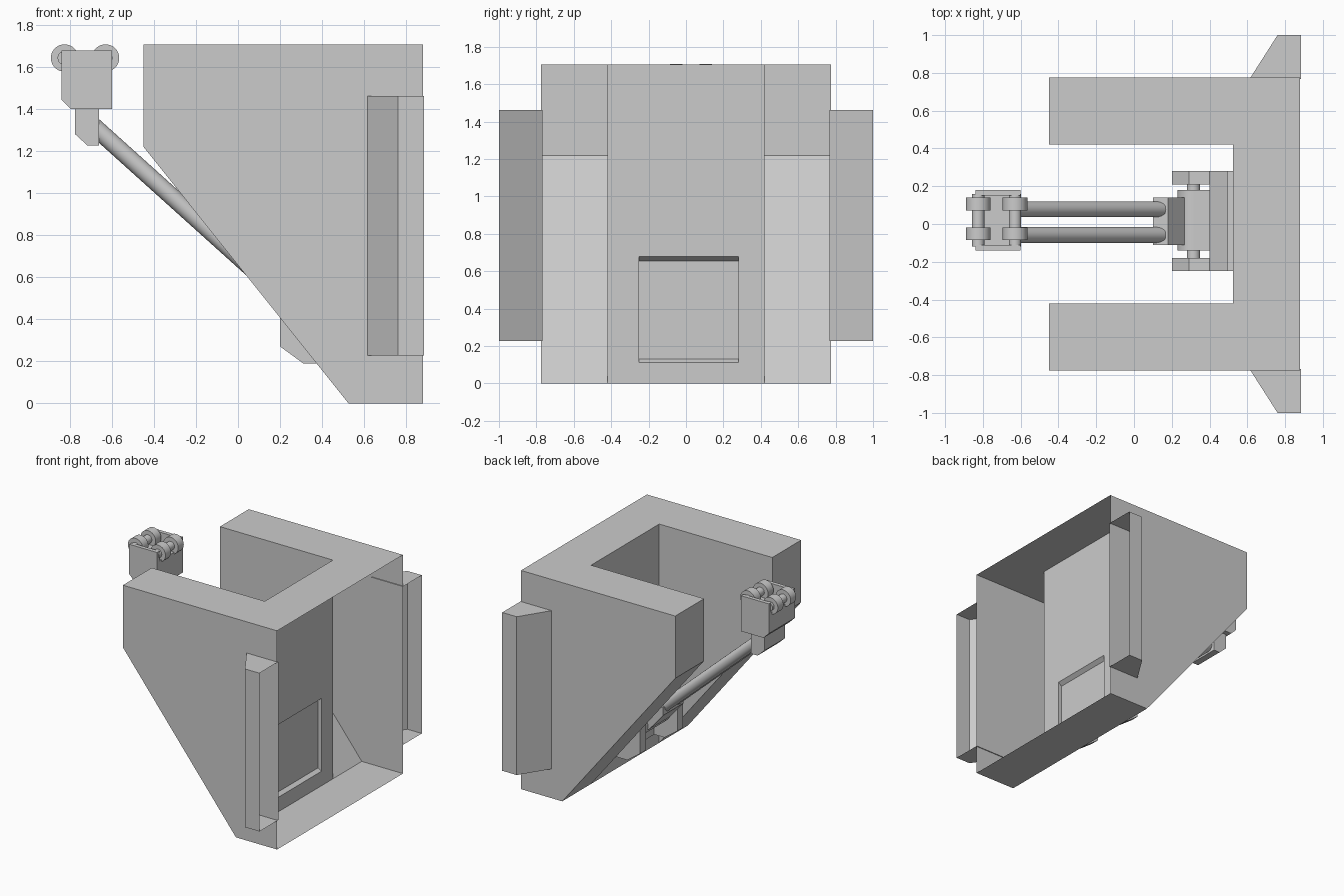
import bpy, bmesh, math
from mathutils import Vector

if "Cube" in bpy.data.objects:
    bpy.data.objects.remove(bpy.data.objects["Cube"])

GREY = (0.6, 0.6, 0.6, 1)
grey = bpy.data.materials.new("plain grey")
grey.use_nodes = True
grey.diffuse_color = GREY
grey.node_tree.nodes["Principled BSDF"].inputs["Base Color"].default_value = GREY


def finish(name, bm, smooth=False):
    mesh = bpy.data.meshes.new(name)
    bm.to_mesh(mesh)
    bm.free()
    mesh.materials.append(grey)
    ob = bpy.data.objects.new(name, mesh)
    bpy.context.collection.objects.link(ob)
    if smooth:
        bpy.ops.object.select_all(action='DESELECT')
        ob.select_set(True)
        bpy.context.view_layer.objects.active = ob
        bpy.ops.object.shade_smooth_by_angle(angle=math.radians(35))
    return ob


def prism(name, outline, low, high, axis='y', open_dirs=()):
    """Extrude an xz outline along y (or an xy outline along z), dropping faces that look along open_dirs."""
    def place(p, t):
        return (p[0], t, p[1]) if axis == 'y' else (p[0], p[1], t)
    bm = bmesh.new()
    face = bm.faces.new([bm.verts.new(place(p, low)) for p in outline])
    new = bmesh.ops.extrude_face_region(bm, geom=[face])['geom']
    offset = Vector(place((0, 0), high - low))
    bmesh.ops.translate(bm, vec=offset, verts=[v for v in new if isinstance(v, bmesh.types.BMVert)])
    bmesh.ops.recalc_face_normals(bm, faces=bm.faces)
    bm.normal_update()
    drop = [f for f in bm.faces if any(f.normal.dot(Vector(d)) > 0.99 for d in open_dirs)]
    bmesh.ops.delete(bm, geom=drop, context='FACES')
    return finish(name, bm)


def box(name, x0, x1, y0, y1, z0, z1, open_dirs=()):
    return prism(name, [(x0, z0), (x1, z0), (x1, z1), (x0, z1)], y0, y1, 'y', open_dirs)


def rod(name, start, end, radius, sides=32):
    start, end = Vector(start), Vector(end)
    bm = bmesh.new()
    bmesh.ops.create_cone(bm, cap_ends=True, segments=sides, radius1=radius,
                          radius2=radius, depth=(end - start).length)
    turn = (end - start).to_track_quat('Z', 'Y').to_matrix()
    bmesh.ops.rotate(bm, matrix=turn, verts=bm.verts)
    bmesh.ops.translate(bm, vec=(start + end) / 2, verts=bm.verts)
    return finish(name, bm, smooth=True)


BACK, FRONT = (1, 0, 0), (-1, 0, 0)
WALL, REAR, TOP = 0.525, 0.88, 1.705
INNER, OUTER = 0.42, 0.775

# Hollow housing, open at the rear: two tapered side arms and a connecting frame
arm = [(-0.45, TOP), (-0.45, 1.22), (WALL, 0), (WALL, TOP)]
prism("left_housing_arm", arm, INNER, OUTER, open_dirs=[BACK])
prism("right_housing_arm", arm, -OUTER, -INNER, open_dirs=[BACK])
box("housing_frame", WALL, REAR, -OUTER, OUTER, 0, TOP, open_dirs=[BACK, FRONT])

# Middle wall with a shallow recessed panel
bm = bmesh.new()
rings = []
for x, y0, y1, z0, z1 in [(WALL, -INNER, INNER, 0, TOP),
                          (WALL, -0.25, 0.28, 0.113, 0.68),
                          (WALL - 0.03, -0.25, 0.28, 0.122, 0.67)]:
    rings.append([bm.verts.new((x, y, z)) for y, z in [(y0, z0), (y1, z0), (y1, z1), (y0, z1)]])
for a, b in zip(rings, rings[1:]):
    for i in range(4):
        j = (i + 1) % 4
        bm.faces.new((a[i], a[j], b[j], b[i]))
bm.faces.new(rings[-1])
finish("middle_wall", bm)

# Side fins, hollow and open at the rear
for name, s in (("left_fin", 1), ("right_fin", -1)):
    outline = [(0.612, s * 0.768), (0.76, s), (0.885, s), (0.885, s * 0.768)]
    prism(name, outline, 0.228, 1.462, 'z', open_dirs=[BACK])

# Bracket on the middle wall
prism("bracket_base", [(WALL, 0.113), (0.4, 0.19), (0.4, 0.58), (WALL, 0.68)],
      -0.25, 0.28, open_dirs=[BACK])
cheek = [(0.2, 0.27), (0.31, 0.19), (0.41, 0.19), (0.41, 0.58), (0.29, 0.58), (0.2, 0.5)]
prism("left_bracket_cheek", cheek, 0.21, 0.28)
prism("right_bracket_cheek", cheek, -0.25, -0.18)
rod("pivot_drum", (0.315, -0.14, 0.42), (0.315, 0.18, 0.42), 0.085)
box("pivot_block", 0.315, 0.41, -0.14, 0.18, 0.335, 0.505)
rod("pivot_pin", (0.315, -0.2, 0.42), (0.315, 0.23, 0.42), 0.035)

# Boom: knuckle, twin rods and upper block
prism("boom_knuckle", [(0.1, 0.6), (0.18, 0.6), (0.3, 0.45), (0.3, 0.36), (0.22, 0.4), (0.1, 0.54)],
      -0.11, 0.14)
for name, y in (("left_boom_rod", 0.078), ("right_boom_rod", -0.058)):
    rod(name, (-0.7, y, 1.33), (0.14, y, 0.574), 0.042)
prism("boom_upper_block", [(-0.775, 1.4), (-0.66, 1.4), (-0.66, 1.225), (-0.715, 1.225), (-0.775, 1.28)],
      -0.11, 0.14)

# Head: two side plates around a lower core
def head(name, y0, y1, top):
    prism(name, [(-0.84, top), (-0.6, top), (-0.6, 1.4), (-0.795, 1.4), (-0.84, 1.445)], y0, y1)

head("head_left_plate", 0.15, 0.18, 1.677)
head("head_right_plate", -0.14, -0.11, 1.677)
head("head_core", -0.11, 0.15, 1.6)

# Rollers: two axles with a pair of wheels each
for place, x in (("outer", -0.825), ("inner", -0.63)):
    rod(place + "_axle", (x, -0.12, 1.642), (x, 0.16, 1.642), 0.033, 24)
    for side, y in (("left", 0.105), ("right", -0.052)):
        rod(f"{place}_{side}_wheel", (x, y - 0.034, 1.642), (x, y + 0.034, 1.642), 0.065)
